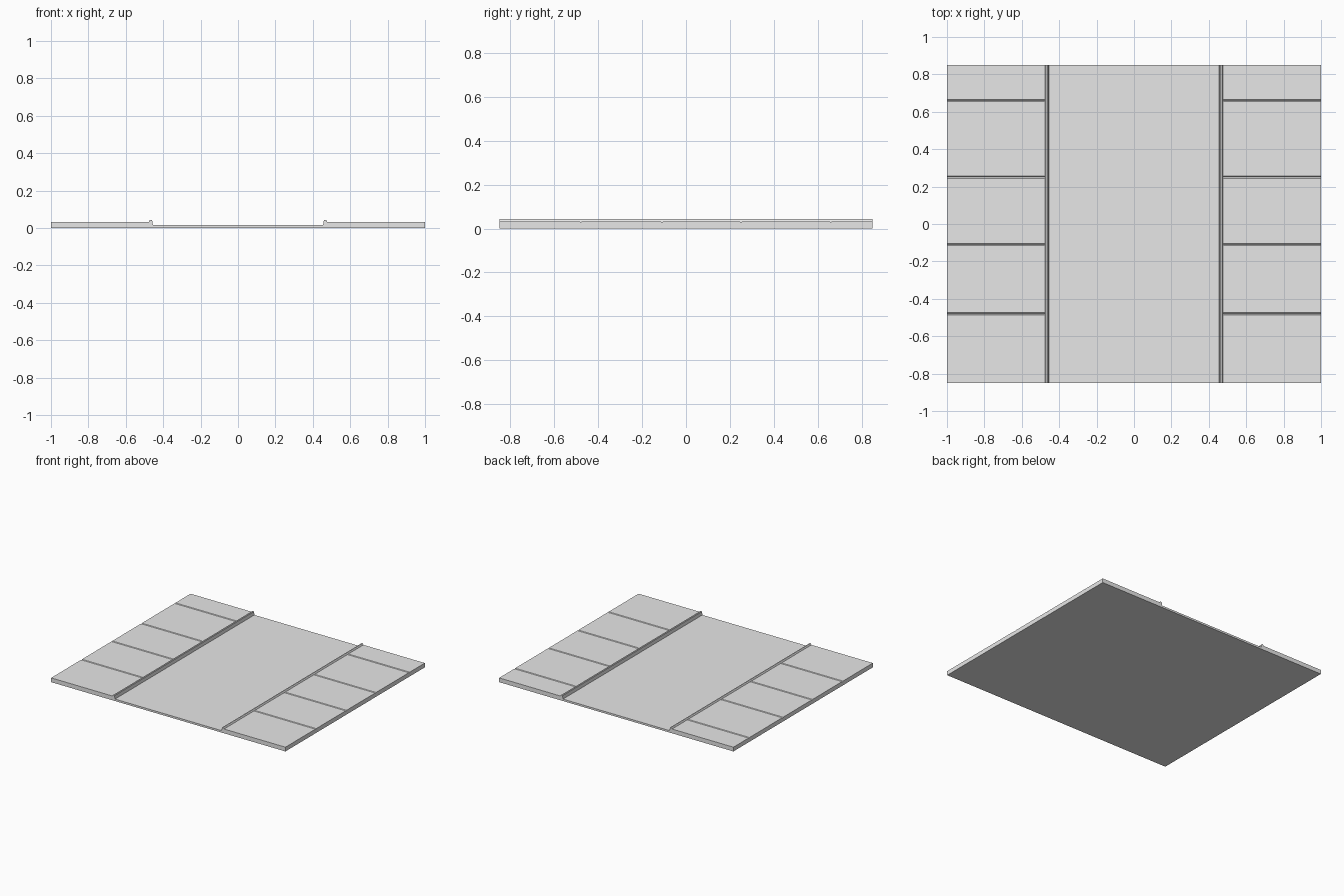
import bpy
import bmesh
from mathutils import Vector

cube = bpy.data.objects.get("Cube")
if cube:
    bpy.data.objects.remove(cube, do_unlink=True)

HALF_LENGTH = 0.85
ROAD_Z, WALK_Z, CURB_Z = 0.015, 0.033, 0.043
CURB_IN, CURB_OUT = 0.455, 0.476
JOINTS = (-0.48, -0.11, 0.25, 0.66)
JOINT_HALF, JOINT_DEPTH = 0.006, 0.006

concrete = bpy.data.materials.new("light grey concrete")
concrete.use_nodes = True
grey = (0.8, 0.8, 0.8, 1)
concrete.diffuse_color = grey
concrete.node_tree.nodes["Principled BSDF"].inputs["Base Color"].default_value = grey


def extrude_profile(name, points, direction):
    """Make a flat-shaded solid by sweeping a closed profile along a vector."""
    bm = bmesh.new()
    face = bm.faces.new([bm.verts.new(p) for p in points])
    result = bmesh.ops.extrude_face_region(bm, geom=[face])
    moved = [v for v in result["geom"] if isinstance(v, bmesh.types.BMVert)]
    bmesh.ops.translate(bm, verts=moved, vec=Vector(direction))
    bmesh.ops.recalc_face_normals(bm, faces=bm.faces)
    mesh = bpy.data.meshes.new(name)
    bm.to_mesh(mesh)
    bm.free()
    mesh.materials.append(concrete)
    obj = bpy.data.objects.new(name, mesh)
    bpy.context.collection.objects.link(obj)
    return obj


# Road slab between the curbs
road = [(-CURB_IN, 0), (CURB_IN, 0), (CURB_IN, ROAD_Z), (-CURB_IN, ROAD_Z)]
extrude_profile("road", [(x, -HALF_LENGTH, z) for x, z in road],
                (0, 2 * HALF_LENGTH, 0))

# Sidewalk side profile, with a V-shaped joint between paving slabs
walk = [(-HALF_LENGTH, 0), (-HALF_LENGTH, WALK_Z)]
for y in JOINTS:
    walk += [(y - JOINT_HALF, WALK_Z), (y, WALK_Z - JOINT_DEPTH),
             (y + JOINT_HALF, WALK_Z)]
walk += [(HALF_LENGTH, WALK_Z), (HALF_LENGTH, 0)]

# Curb cross-section, with bevelled top edges
curb = [(CURB_IN, 0), (CURB_IN, ROAD_Z), (CURB_IN + 0.004, CURB_Z - 0.003),
        (CURB_IN + 0.007, CURB_Z), (CURB_OUT - 0.006, CURB_Z),
        (CURB_OUT - 0.003, CURB_Z - 0.003), (CURB_OUT, WALK_Z), (CURB_OUT, 0)]

for side, sign in (("left", 1), ("right", -1)):
    extrude_profile(side + "_curb",
                    [(sign * x, -HALF_LENGTH, z) for x, z in curb],
                    (0, 2 * HALF_LENGTH, 0))
    extrude_profile(side + "_sidewalk",
                    [(sign * CURB_OUT, y, z) for y, z in walk],
                    (sign * (1 - CURB_OUT), 0, 0))
